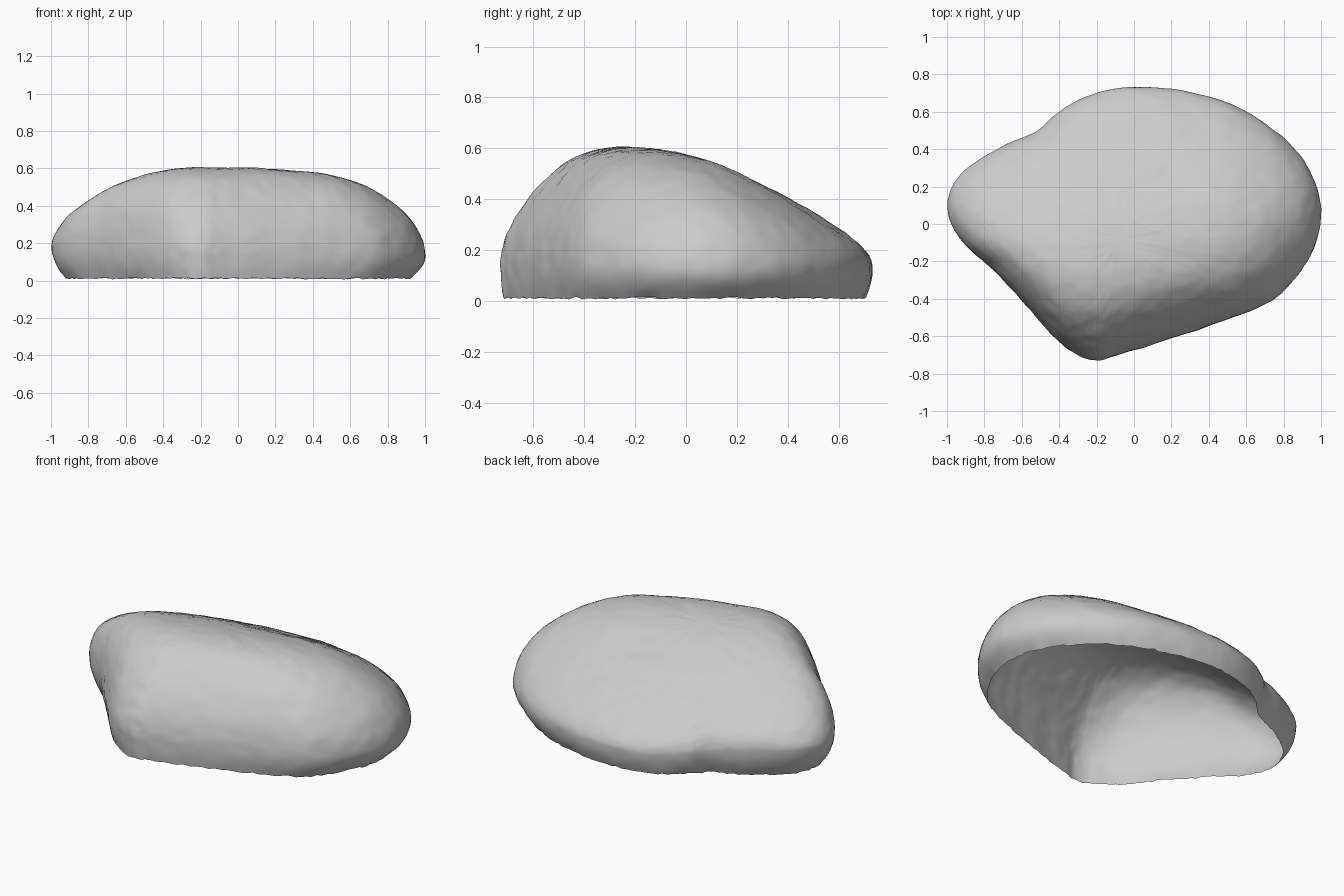
import bpy, bmesh, math
from mathutils import Vector, noise

if "Cube" in bpy.data.objects:
    bpy.data.objects.remove(bpy.data.objects["Cube"])

# Plan outline of the boulder at its widest level
OUT = [(1, .03), (.96, .24), (.84, .42), (.62, .59), (.36, .69), (.05, .735), (-.2, .7),
       (-.4, .6), (-.53, .49), (-.72, .41), (-.92, .27), (-1, .1), (-.93, -.08), (-.75, -.25),
       (-.58, -.43), (-.42, -.61), (-.3, -.7), (-.2, -.73), (-.08, -.70), (.2, -.61),
       (.5, -.51), (.75, -.4), (.93, -.19)]
# Roof height across the tilted ridge, and its falloff along x
ACROSS = [(-1, .35), (-.7, .44), (-.55, .53), (-.4, .59), (-.2, .606), (0, .568), (.2, .49),
          (.4, .405), (.6, .33), (.8, .27), (1, .22)]
ALONG = [(-1.1, .78), (-.8, .88), (-.6, .945), (-.4, .985), (-.2, 1), (.1, .99), (.4, .97),
         (.6, .94), (.8, .88), (1.1, .78)]
CENTRE = Vector((-.08, -.08))
N, STEPS = 200, 44


def spline(a, b, c, d, t):
    return .5 * (2 * b + (c - a) * t + (2 * a - 5 * b + 4 * c - d) * t * t
                 + (3 * b - a - 3 * c + d) * t ** 3)


def lookup(table, x):
    x = min(max(x, table[0][0]), table[-1][0])
    for i in range(len(table) - 1):
        (x0, y0), (x1, y1) = table[i], table[i + 1]
        if x <= x1:
            lo = table[max(i - 1, 0)][1]
            hi = table[min(i + 2, len(table) - 1)][1]
            return spline(lo, y0, y1, hi, (x - x0) / (x1 - x0))


def outline(u):
    k = len(OUT)
    i = int(u * k)
    p = [Vector(OUT[(i + j) % k]) for j in (-1, 0, 1, 2)]
    return spline(*p, u * k - i)


def leftness(p):
    t = min(max((-p.x - .2) / .6, 0), 1)
    return t * t * (3 - 2 * t)


def base(p):
    return .135 + .05 * leftness(p)


def roof(x, y):
    return lookup(ACROSS, y - .18 * (x + .15)) * lookup(ALONG, x)


def rough(v):
    n = noise.noise(v * 5) * .006 + noise.noise(v * 14) * .004 + noise.noise(v * 40) * .002
    return v + v.normalized() * n


bm = bmesh.new()
rim = [outline(i / N) for i in range(N)]
rings = []

# Undercut skirt with a slightly ragged lower edge
for k in range(5):
    t = 1 - k / 5
    ring = []
    for i, p in enumerate(rim):
        tuck = (.008 + .07 * p.x ** 2 + .03 * max(p.y, 0)) * t * t
        q = p - (p - CENTRE).normalized() * tuck
        z = base(p) + (.012 - base(p)) * t
        if k == 0:
            z += .01 * noise.noise(Vector((i * .9, .3, 0)))
        ring.append(bm.verts.new(rough(Vector((q.x, q.y, z)))))
    rings.append(ring)

# Domed upper shell, blunter at the left end
for k in range(STEPS):
    s = math.cos(k / STEPS * math.pi / 2) ** .8
    ring = []
    for p in rim:
        q = CENTRE + (p - CENTRE) * s
        power = 4.3 + 1.7 * leftness(p)
        z = base(p) + (roof(q.x, q.y) - base(p)) * math.sqrt(max(0, 1 - s ** power))
        ring.append(bm.verts.new(rough(Vector((q.x, q.y, z)))))
    rings.append(ring)

for a, b in zip(rings, rings[1:]):
    for i in range(N):
        j = (i + 1) % N
        bm.faces.new((a[i], a[j], b[j], b[i]))
top = bm.verts.new(rough(Vector((*CENTRE, roof(*CENTRE)))))
for i in range(N):
    bm.faces.new((rings[-1][i], rings[-1][(i + 1) % N], top))
for f in bm.faces:
    f.smooth = True

mesh = bpy.data.meshes.new("boulder")
bm.to_mesh(mesh)
bm.free()
boulder = bpy.data.objects.new("boulder", mesh)
bpy.context.collection.objects.link(boulder)
